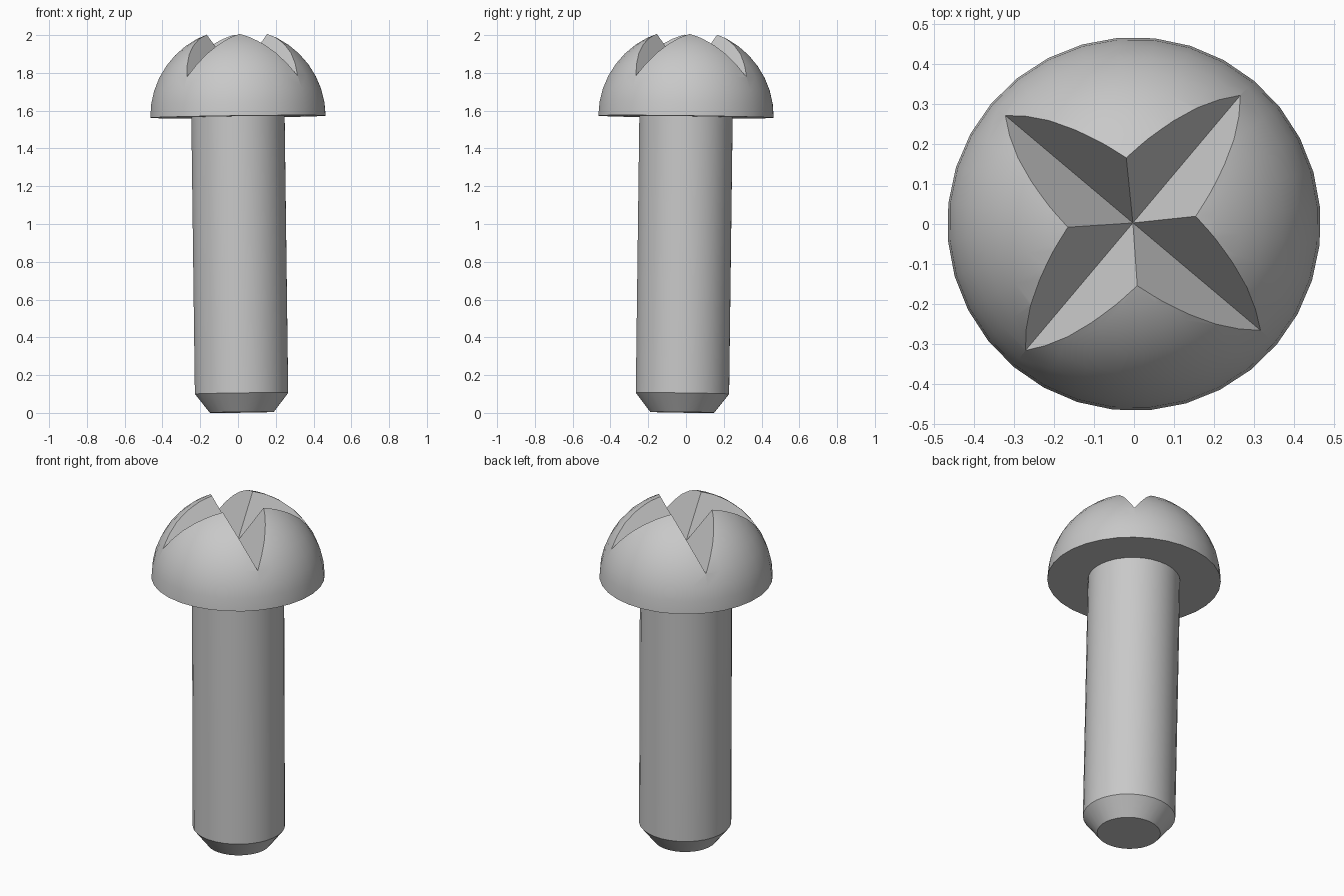
import bpy, bmesh, math
from mathutils import Matrix

cube = bpy.data.objects.get("Cube")
if cube:
    bpy.data.objects.remove(cube, do_unlink=True)

SIDES = 32
HEAD_R, HEAD_Z = 0.466, 1.565
SLOT_Z = 1.775

steel = bpy.data.materials.new("steel grey")
steel.use_nodes = True
colour = (0.58, 0.58, 0.58, 1)
steel.diffuse_color = colour
steel.node_tree.nodes["Principled BSDF"].inputs["Base Color"].default_value = colour

# The whole screw leans very slightly
lean = (Matrix.Translation((0.02, -0.02, 0.003)) @ Matrix.Rotation(-0.0128, 4, 'X')
        @ Matrix.Rotation(-0.0128, 4, 'Y') @ Matrix.Rotation(math.radians(4.9), 4, 'Z'))


def add_object(name, bm):
    bmesh.ops.recalc_face_normals(bm, faces=bm.faces)
    mesh = bpy.data.meshes.new(name)
    bm.to_mesh(mesh)
    bm.free()
    mesh.materials.append(steel)
    obj = bpy.data.objects.new(name, mesh)
    bpy.context.collection.objects.link(obj)
    return obj


def lathe(name, profile):
    """Revolve (radius, height) points that start and end on the axis."""
    bm = bmesh.new()
    verts = [bm.verts.new((r, 0, z)) for r, z in profile]
    edges = [bm.edges.new(pair) for pair in zip(verts, verts[1:])]
    bmesh.ops.spin(bm, geom=verts + edges, cent=(0, 0, 0), axis=(0, 0, 1),
                   angle=math.tau, steps=SIDES)
    bmesh.ops.remove_doubles(bm, verts=bm.verts, dist=1e-4)
    return add_object(name, bm)


def groove_cutter(name, angle):
    """A long V-shaped prism with a level bottom edge."""
    bm = bmesh.new()
    section = [(0, SLOT_Z), (0.2, SLOT_Z + 0.4), (-0.2, SLOT_Z + 0.4)]
    face = bm.faces.new([bm.verts.new((-1, y, z)) for y, z in section])
    new = bmesh.ops.extrude_face_region(bm, geom=[face])["geom"]
    bmesh.ops.translate(bm, vec=(2, 0, 0),
                        verts=[v for v in new if isinstance(v, bmesh.types.BMVert)])
    bm.transform(Matrix.Rotation(angle, 4, 'Z'))
    obj = add_object(name, bm)
    obj.hide_render = True
    return obj


# Shaft with a chamfered end
shaft = lathe("shaft", [(0, 0), (0.17, 0), (0.248, 0.1), (0.248, HEAD_Z + 0.01), (0, HEAD_Z + 0.01)])

# Domed head
rings = 10
dome = [(HEAD_R * math.cos(t), HEAD_Z + HEAD_R * math.sin(t))
        for t in (math.pi / 2 * i / rings for i in range(rings))]
head = lathe("head", [(0, HEAD_Z)] + dome + [(0, HEAD_Z + HEAD_R)])

# Cross-shaped driver recess
for i in range(2):
    cutter = groove_cutter("groove_cutter", math.radians(45 + 90 * i))
    mod = head.modifiers.new("groove", 'BOOLEAN')
    mod.operation = 'DIFFERENCE'
    mod.solver = 'EXACT'
    mod.object = cutter
    bpy.context.view_layer.objects.active = head
    bpy.ops.object.modifier_apply(modifier=mod.name)
    bpy.data.objects.remove(cutter, do_unlink=True)

# Lean and shading
for obj in (shaft, head):
    obj.data.transform(lean)
    bpy.ops.object.select_all(action='DESELECT')
    obj.select_set(True)
    bpy.context.view_layer.objects.active = obj
    bpy.ops.object.shade_smooth_by_angle(angle=math.radians(30))
